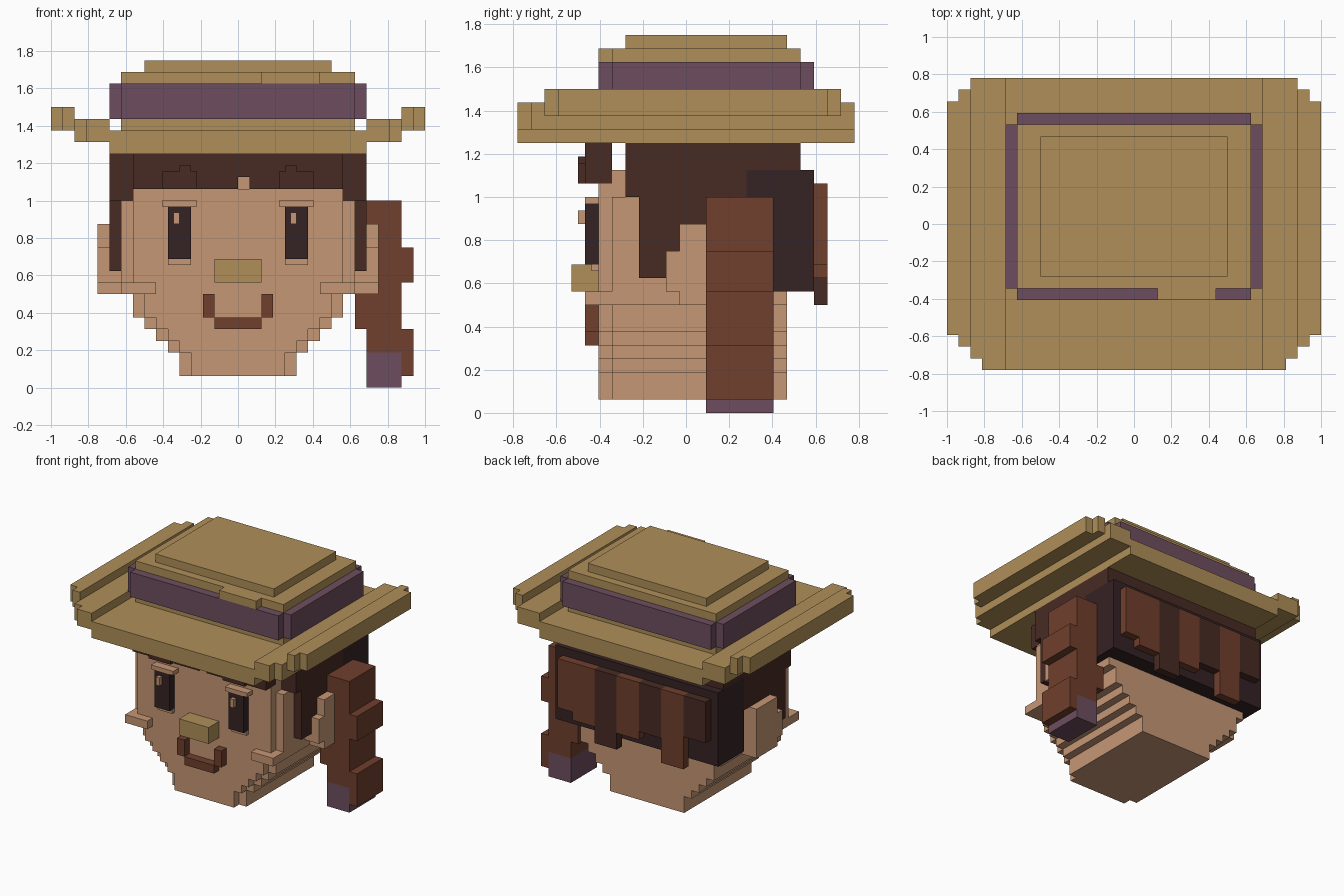
import bpy
import bmesh
from mathutils import Matrix, Vector

UNIT = 1 / 32  # half a block; every size below counts these

cube = bpy.data.objects.get("Cube")
if cube:
    bpy.data.objects.remove(cube, do_unlink=True)


def material(name, red, green, blue):
    mat = bpy.data.materials.new(name)
    mat.use_nodes = True
    color = (red, green, blue, 1)
    mat.diffuse_color = color
    for node in mat.node_tree.nodes:
        if node.type == 'BSDF_PRINCIPLED':
            node.inputs["Base Color"].default_value = color
            node.inputs["Roughness"].default_value = 1
    return mat


straw = material("straw", .43, .275, .098)
skin = material("skin", .565, .31, .178)
purple = material("purple", .153, .076, .112)
dark_hair = material("dark hair", .065, .024, .017)
light_hair = material("light hair", .162, .05, .026)
shadow_hair = material("near black", .036, .016, .018)


def part(name, mat, *boxes, mirror=False):
    """One flat-shaded object made of boxes given as x, y and z spans."""
    bm = bmesh.new()
    for box in boxes:
        spans = [box]
        if mirror:
            (left, right), depth, height = box
            spans.append(((-right, -left), depth, height))
        for span in spans:
            low = Vector([s[0] for s in span]) * UNIT
            high = Vector([s[1] for s in span]) * UNIT
            place = Matrix.Translation((low + high) / 2)
            bmesh.ops.create_cube(bm, size=1, matrix=place @ Matrix.Diagonal((high - low).to_4d()))
    mesh = bpy.data.meshes.new(name)
    bm.to_mesh(mesh)
    bm.free()
    mesh.materials.append(mat)
    obj = bpy.data.objects.new(name, mesh)
    bpy.context.collection.objects.link(obj)
    return obj


def wide(half):
    return (-half, half)


# Hat: flat brim, upturned stepped edges, crown and band
part("hat_brim", straw, (wide(22), wide(25), (40, 44)))
part("hat_brim_edges", straw,
     ((22, 26), wide(25), (42, 46)),
     ((26, 28), (-23, 25), (42, 46)),
     ((28, 30), (-21, 23), (44, 48)),
     ((30, 32), (-19, 21), (44, 48)), mirror=True)
part("hat_crown", straw,
     (wide(20), (-11, 17), (44, 54)),
     (wide(16), (-9, 15), (54, 56)),
     ((4, 14), (-13, -11), (52, 54)))
part("hat_band", purple,
     (wide(22), (-11, 17), (46, 52)),
     (wide(20), (-13, 19), (46, 52)))

# Head: stepped jaw whose front layer is one block narrower
jaw_steps = [(10, 2, 6), (12, 6, 8), (14, 8, 10), (16, 10, 12), (18, 12, 16), (20, 16, 32)]
part("head", skin,
     *[(wide(half), (-11, 15), (low, high)) for half, low, high in jaw_steps],
     *[(wide(half - 2), (-13, -11), (low, high)) for half, low, high in jaw_steps],
     (wide(18), (-13, -9), (32, 34)),
     (wide(18), (-11, -9), (34, 36)))
part("ears", skin,
     ((20, 24), (-1, 7), (16, 28)),
     ((20, 24), (-3, -1), (18, 24)), mirror=True)
part("cheeks", skin, ((14, 20), (-15, -11), (16, 18)), mirror=True)

# Face
part("eyes", shadow_hair, ((8, 12), (-15, -13), (22, 31)), mirror=True)
part("eyelids", skin,
     ((7, 13), (-15, -13), (31, 32)),
     ((8, 12), (-14, -13), (21, 22)), mirror=True)
part("eye_highlights", skin, *[((x, x + 1), (-16, -15), (28, 30)) for x in (-11, 9)])
part("nose", straw, (wide(4), (-17, -13), (18, 22)))
part("mouth", light_hair, (wide(4), (-15, -13), (10, 12)))
part("mouth_corners", light_hair, ((4, 6), (-15, -13), (12, 16)), mirror=True)
part("eyebrows", dark_hair,
     ((7, 13), (-16, -15), (34, 37)),
     ((8, 10), (-16, -15), (37, 38)), mirror=True)

# Hair: parted fringe, cap, sideburns and dark back layer
part("fringe", dark_hair,
     ((-18, 0), (-15, -11), (34, 40)),
     ((2, 18), (-15, -11), (34, 40)),
     ((0, 2), (-15, -11), (36, 40)))
part("hair_cap", dark_hair,
     (wide(22), (-9, 9), (32, 40)),
     (wide(22), (9, 17), (36, 40)))
part("sideburns", dark_hair,
     ((20, 22), (-7, -3), (20, 32)),
     ((20, 22), (-3, -1), (24, 32)),
     ((20, 22), (-1, 9), (28, 32)), mirror=True)
part("back_hair", shadow_hair, (wide(22), (9, 19), (18, 36)))

# Uneven strands hanging over the back
edges = [20, 16, 10, 4, -2, -8, -14, -20]
bottoms = [22, 20, 16, 20, 22, 16, 24]
for i, bottom in enumerate(bottoms):
    tone = light_hair if i == 0 or i % 2 else dark_hair
    part(f"back_strand_{i}", tone, ((edges[i + 1], edges[i]), (19, 21), (bottom, 34)))

# Side tail of hair with a tie at its tip
part("side_tail", light_hair,
     ((22, 28), (3, 13), (24, 32)),
     ((22, 30), (3, 13), (18, 24)),
     ((22, 28), (3, 13), (16, 18)),
     ((20, 28), (3, 13), (10, 16)),
     ((22, 30), (3, 13), (6, 10)),
     ((28, 30), (3, 13), (2, 6)))
part("tail_tie", purple, ((22, 28), (3, 13), (0, 6)))
